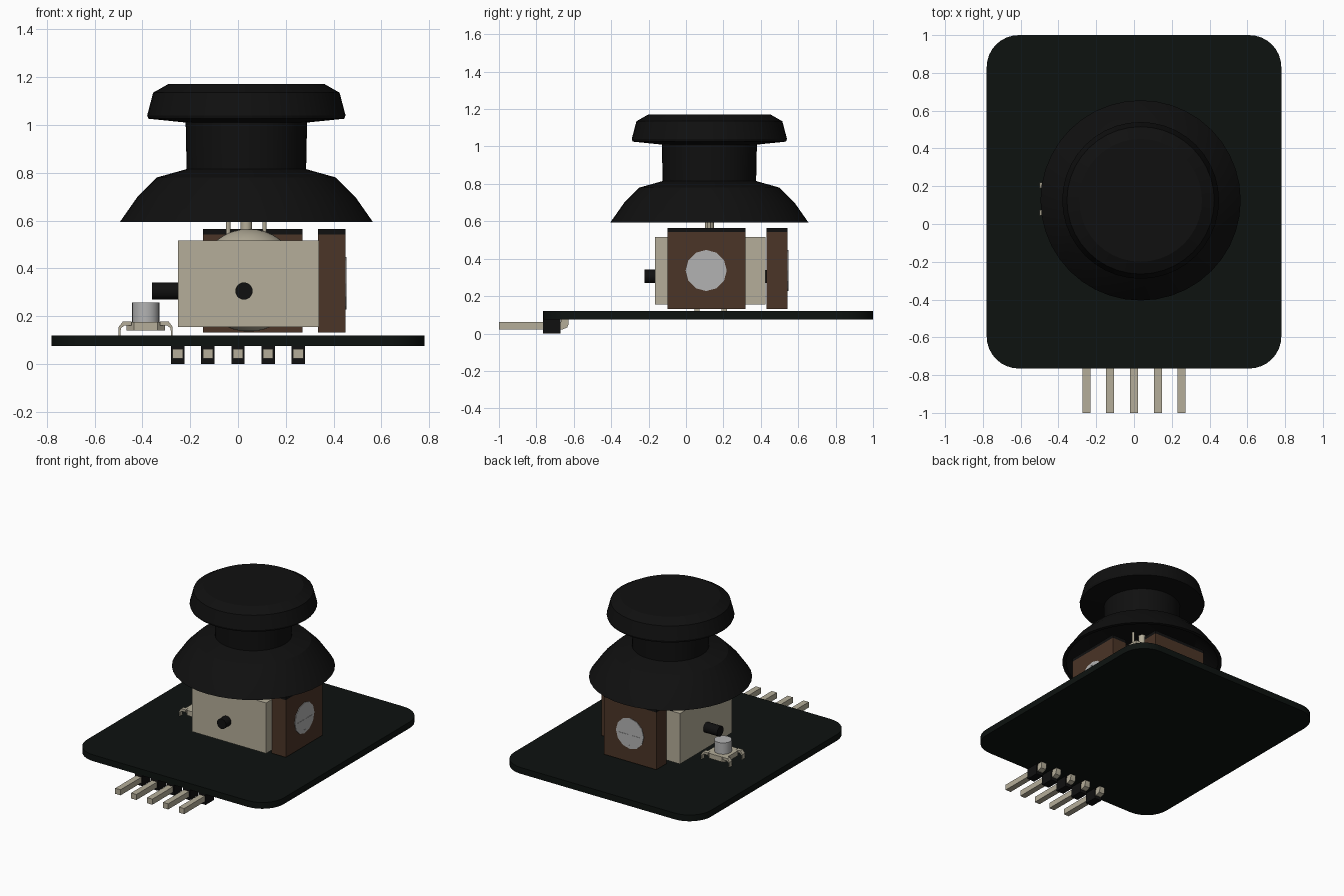
import bpy, bmesh, math
from mathutils import Matrix, Vector

if "Cube" in bpy.data.objects:
    bpy.data.objects.remove(bpy.data.objects["Cube"])


def material(name, rgb):
    m = bpy.data.materials.new(name)
    m.diffuse_color = (*rgb, 1)
    m.use_nodes = True
    m.node_tree.nodes["Principled BSDF"].inputs["Base Color"].default_value = m.diffuse_color
    return m


BLACK = material("black_plastic", (0.005, 0.005, 0.005))
BOARD = material("board_black", (0.004, 0.006, 0.005))
BEIGE = material("beige_metal", (0.46, 0.42, 0.32))
BROWN = material("brown_resin", (0.07, 0.035, 0.02))
SILVER = material("silver", (0.45, 0.45, 0.45))
CX, CY = 0.035, 0.125          # stick axis
AXIS_Z = 0.305


def finish(name, bm, mat, smooth=False):
    bmesh.ops.recalc_face_normals(bm, faces=bm.faces)
    me = bpy.data.meshes.new(name)
    bm.to_mesh(me)
    bm.free()
    ob = bpy.data.objects.new(name, me)
    bpy.context.collection.objects.link(ob)
    me.materials.append(mat)
    if smooth:
        bpy.ops.object.select_all(action='DESELECT')
        ob.select_set(True)
        bpy.context.view_layer.objects.active = ob
        bpy.ops.object.shade_smooth_by_angle(angle=math.radians(25))
    return ob


def box(name, x, y, z, mat):
    bm = bmesh.new()
    size = Vector((x[1] - x[0], y[1] - y[0], z[1] - z[0]))
    mid = Vector((x[0] + x[1], y[0] + y[1], z[0] + z[1])) / 2
    bmesh.ops.create_cube(bm, size=1, matrix=Matrix.Translation(mid) @ Matrix.Diagonal((*size, 1)))
    return finish(name, bm, mat)


def rod(name, a, b, r, mat, n=24):
    a, b = Vector(a), Vector(b)
    rot = (b - a).to_track_quat('Z', 'Y').to_matrix().to_4x4()
    bm = bmesh.new()
    bmesh.ops.create_cone(bm, cap_ends=True, segments=n, radius1=r, radius2=r,
                          depth=(b - a).length, matrix=Matrix.Translation((a + b) / 2) @ rot)
    return finish(name, bm, mat, n > 16)


def prism(name, pts, vec, mat, smooth=False):
    bm = bmesh.new()
    f = bm.faces.new([bm.verts.new(p) for p in pts])
    new = bmesh.ops.extrude_face_region(bm, geom=[f])["geom"]
    bmesh.ops.translate(bm, vec=vec, verts=[v for v in new if isinstance(v, bmesh.types.BMVert)])
    return finish(name, bm, mat, smooth)


def lathe(name, profile, mat, n=40):
    bm = bmesh.new()
    vs = [bm.verts.new((CX + r, CY, z)) for r, z in profile]
    es = [bm.edges.new(p) for p in zip(vs, vs[1:])]
    bmesh.ops.spin(bm, geom=vs + es, cent=(CX, CY, 0), axis=(0, 0, 1), angle=2 * math.pi, steps=n)
    bmesh.ops.remove_doubles(bm, verts=bm.verts, dist=1e-4)
    return finish(name, bm, mat, True)


# Circuit board with rounded corners
R = 0.17
outline = []
for i, (x, y) in enumerate([(0.78 - R, 1 - R), (R - 0.78, 1 - R), (R - 0.78, R - 0.765), (0.78 - R, R - 0.765)]):
    for k in range(9):
        t = math.pi / 2 * (i + k / 8)
        outline.append((x + R * math.cos(t), y + R * math.sin(t), 0.075))
prism("circuit_board", outline, (0, 0, 0.045), BOARD, True)

# Right-angle header pins under the board
bend = [(-1, 0.022), (-0.66, 0.022), (-0.635, 0.032), (-0.628, 0.05), (-0.628, 0.08),
        (-0.668, 0.08), (-0.668, 0.062), (-1, 0.062)]
for i in range(5):
    x = (i - 2) * 0.126
    box(f"header_block_{i}", (x - 0.028, x + 0.028), (-0.765, -0.672), (0, 0.076), BLACK)
    prism(f"header_pin_{i}", [(x - 0.021, y, z) for y, z in bend], (0.042, 0, 0), BEIGE)

# Thumb cap: hollow skirt, neck and disc top
lathe("thumb_cap", [(0, 1.172), (0.325, 1.172), (0.39, 1.135), (0.415, 1.04), (0.41, 1.026), (0.254, 1.01),
                    (0.25, 0.815), (0.375, 0.78), (0.455, 0.70), (0.53, 0.593), (0.505, 0.593),
                    (0.43, 0.69), (0.355, 0.755), (0.23, 0.79), (0, 0.79)], BLACK)

# Gimbal housing, ball and stem
box("gimbal_housing", (-0.25, 0.338), (-0.165, 0.425), (0.155, 0.517), BEIGE)
bm = bmesh.new()
bmesh.ops.create_uvsphere(bm, u_segments=32, v_segments=20, radius=0.215,
                          matrix=Matrix.Translation((0.045, CY, 0.35)))
finish("gimbal_ball", bm, BEIGE, True)
rod("stem", (CX, CY, 0.5), (CX, CY, 0.8), 0.024, BEIGE)
for s in (-1, 1):
    rod(f"stem_rib_{s}", (CX + s * 0.076, CY, 0.5), (CX + s * 0.076, CY, 0.8), 0.009, BEIGE, 12)

# Axle ends poking from the housing
rod("left_axle", (-0.36, CY, AXIS_Z), (-0.24, CY, AXIS_Z), 0.036, BLACK)
rod("front_axle", (0.025, -0.222, AXIS_Z), (0.025, -0.15, AXIS_Z), 0.036, BLACK)

# Two potentiometers with cross-slotted rotors
box("right_pot", (0.335, 0.449), (-0.1, 0.317), (0.132, 0.542), BROWN)
box("right_pot_top", (0.335, 0.449), (-0.1, 0.317), (0.542, 0.565), BLACK)
box("back_pot", (-0.146, 0.27), (0.43, 0.544), (0.132, 0.542), BROWN)
box("back_pot_top", (-0.146, 0.27), (0.43, 0.544), (0.542, 0.565), BLACK)
box("back_pot_shaft", (0.0, 0.12), (0.42, 0.435), (0.27, 0.34), BLACK)


def rotor(name, centre, axis):
    c, a = Vector(centre), Vector(axis)
    side = Vector((0, 0, 1)).cross(a)
    up = Vector((0, 0, 1))
    body = rod(name, c - a * 0.01, c + a * 0.003, 0.11, SILVER, 12)
    # Raised-edge cross: one outline, cut into the disc face
    w, l = 0.010, 0.085
    arm = [(w, w), (w, l), (-w, l), (-w, w), (-l, w), (-l, -w),
           (-w, -w), (-w, -l), (w, -l), (w, -w), (l, -w), (l, w)]
    cutter = prism(name + "_cutter", [c + side * p + up * q + a * 0.001 for p, q in arm], a * 0.02, SILVER)
    cutter.hide_render = True
    cutter.hide_set(True)
    mod = body.modifiers.new("cross_slot", 'BOOLEAN')
    mod.operation = 'DIFFERENCE'
    mod.object = cutter
    mod.solver = 'EXACT'


rotor("right_rotor", (0.45, 0.108, 0.337), (1, 0, 0))
rotor("back_rotor", (0.062, 0.545, 0.337), (0, 1, 0))

# Push switch beside the left axle
SX, SY = -0.386, 0.132
rod("switch_button", (SX, SY, 0.17), (SX, SY, 0.257), 0.057, SILVER)
w, d, c = 0.08, 0.085, 0.03
plate = [(w, d - c), (w - c, d), (c - w, d), (-w, d - c), (-w, c - d), (c - w, -d), (w - c, -d), (w, c - d)]
prism("switch_body", [(SX + x, SY + y, 0.14) for x, y in plate], (0, 0, 0.036), BEIGE)
leg = [(0.06, 0.177), (0.096, 0.177), (0.113, 0.155), (0.113, 0.12), (0.106, 0.12), (0.104, 0.15), (0.09, 0.16), (0.06, 0.16)]
for sx in (-1, 1):
    for sy in (-1, 1):
        prism(f"switch_leg_{sx}_{sy}", [(SX + sx * x, SY + sy * 0.073 - 0.014, z) for x, z in leg],
              (0, 0.028, 0), BEIGE)
